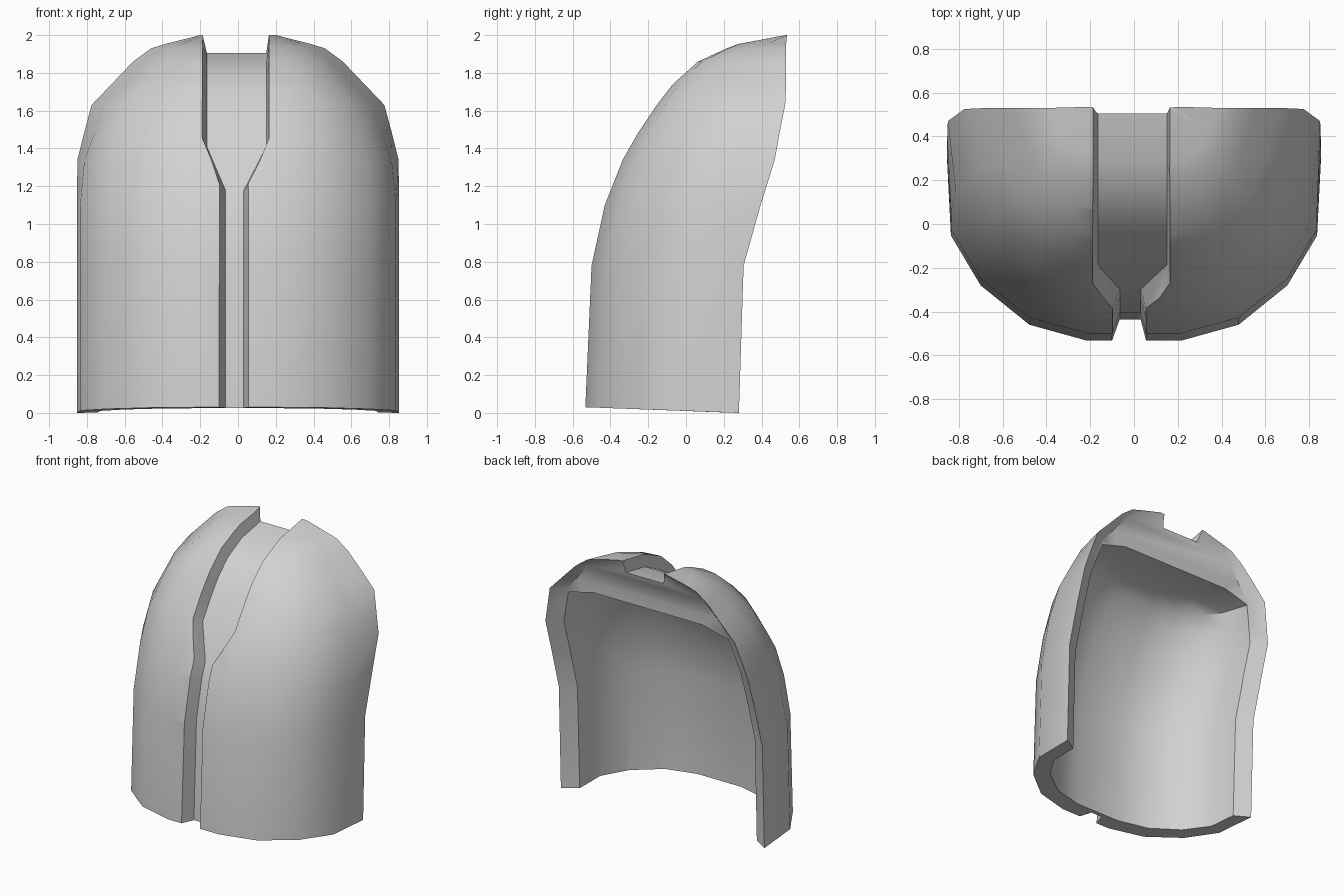
import bpy, bmesh
from mathutils import Vector

cube = bpy.data.objects.get("Cube")
if cube:
    bpy.data.objects.remove(cube)

grey = bpy.data.materials.new("light_grey")
grey.use_nodes = True
grey.diffuse_color = (0.64, 0.64, 0.64, 1)
grey.node_tree.nodes["Principled BSDF"].inputs["Base Color"].default_value = (0.64, 0.64, 0.64, 1)

# Half outlines: (fraction of half width, fraction of depth from front to back)
LOW_HALF = [(0.25, 0), (0.56, 0.09), (0.82, 0.31), (0.98, 0.59), (1, 1)]
HIGH_HALF = [(0.25, 0), (0.54, 0.05), (0.78, 0.30), (0.88, 0.60), (1, 1)]


def loft(name, rings):
    """Skin closed rings of equal length and cap both ends."""
    bm = bmesh.new()
    loops = [[bm.verts.new(p) for p in ring] for ring in rings]
    n = len(loops[0])
    for a, b in zip(loops, loops[1:]):
        for i in range(n):
            j = (i + 1) % n
            bm.faces.new((a[i], a[j], b[j], b[i]))
    bm.faces.new(loops[0])
    bm.faces.new(loops[-1])
    bmesh.ops.recalc_face_normals(bm, faces=bm.faces)
    mesh = bpy.data.meshes.new(name)
    bm.to_mesh(mesh)
    bm.free()
    mesh.materials.append(grey)
    obj = bpy.data.objects.new(name, mesh)
    bpy.context.collection.objects.link(obj)
    return obj


def section(z, width, front, back, last, tilt=0):
    """U-shaped horizontal section; last is the point that ends each side."""
    k = min(max((z - 1.2) / 0.6, 0), 1)
    side = []
    for (u0, t0), (u1, t1) in zip(LOW_HALF, HIGH_HALF):
        t = t0 + k * (t1 - t0)
        side.append(((u0 + k * (u1 - u0)) * width, front + t * (back - front), z + tilt * (1 - t)))
    side.append((last[0], last[1], z + tilt * (back - last[1])))
    return [(-x, y, h) for x, y, h in reversed(side)] + side


# Outer body: z, half width, front y, back y; the back slants inwards from its rim
OUTER = [(0, 0.853, -0.533, 0.28), (0.78, 0.853, -0.50, 0.305), (1.1, 0.853, -0.43, 0.395),
         (1.34, 0.85, -0.335, 0.47), (1.48, 0.815, -0.255, 0.495), (1.63, 0.775, -0.155, 0.525),
         (1.74, 0.67, -0.07, 0.53), (1.86, 0.555, 0.06, 0.53), (1.93, 0.46, 0.21, 0.53),
         (1.953, 0.385, 0.27, 0.53), (2.0, 0.2, 0.52, 0.535)]
rings = []
for z, width, front, back in OUTER:
    slant = min(0.065, (2 - z) * 0.25) + 0.003
    rings.append(section(z, width, front, back, (width * 0.87, back - slant), 0 if z else 0.03))
body = loft("curved_shell", rings)

# Hollow, open at the back and the bottom
INNER = [(-0.1, 0.745, -0.405, 0.25), (0.78, 0.745, -0.375, 0.26), (1.05, 0.745, -0.315, 0.33),
         (1.34, 0.742, -0.195, 0.41), (1.5, 0.70, -0.09, 0.43), (1.6, 0.67, 0.0, 0.44),
         (1.655, 0.46, 0.09, 0.45)]
hollow = loft("hollow_cutter", [section(*r, (r[1], 0.9)) for r in INNER])

# Groove that follows the front profile: y, z, wide flag
PATH = [(-0.535, -0.1, 0), (-0.50, 0.78, 0), (-0.43, 1.1, 0), (-0.385, 1.215, 0), (-0.27, 1.455, 1),
        (-0.155, 1.63, 1), (-0.07, 1.74, 1), (0.06, 1.86, 1), (0.25, 1.955, 1), (0.7, 2.04, 1)]
# Left and right edges at the surface and at the floor
EDGES = [(-0.10, 0.055, -0.065, 0.03), (-0.19, 0.165, -0.165, 0.15)]
rings = []
for i, (y, z, wide) in enumerate(PATH):
    before, after = PATH[max(i - 1, 0)], PATH[min(i + 1, len(PATH) - 1)]
    tangent = Vector((0, after[0] - before[0], after[1] - before[1])).normalized()
    normal = Vector((0, -tangent.z, tangent.y))
    left, right, floor_left, floor_right = EDGES[wide]
    top = Vector((0, y, z)) + normal * 0.1
    floor = Vector((0, y, z)) - normal * 0.095
    # Carry the wall slope on above the surface
    flare_l, flare_r = left - floor_left, right - floor_right
    rings.append([(left + flare_l, top.y, top.z), (right + flare_r, top.y, top.z),
                  (floor_right, floor.y, floor.z), (floor_left, floor.y, floor.z)])
groove = loft("groove_cutter", rings)

# Cut the body and drop the cutters
bpy.context.view_layer.objects.active = body
for cutter in (hollow, groove):
    cutter.hide_render = True
    mod = body.modifiers.new(cutter.name, 'BOOLEAN')
    mod.operation = 'DIFFERENCE'
    mod.solver = 'EXACT'
    mod.object = cutter
    bpy.ops.object.modifier_apply(modifier=mod.name)
    bpy.data.objects.remove(cutter)

for obj in bpy.context.selected_objects:
    obj.select_set(False)
body.select_set(True)
bpy.ops.object.shade_smooth_by_angle(angle=0.6)
